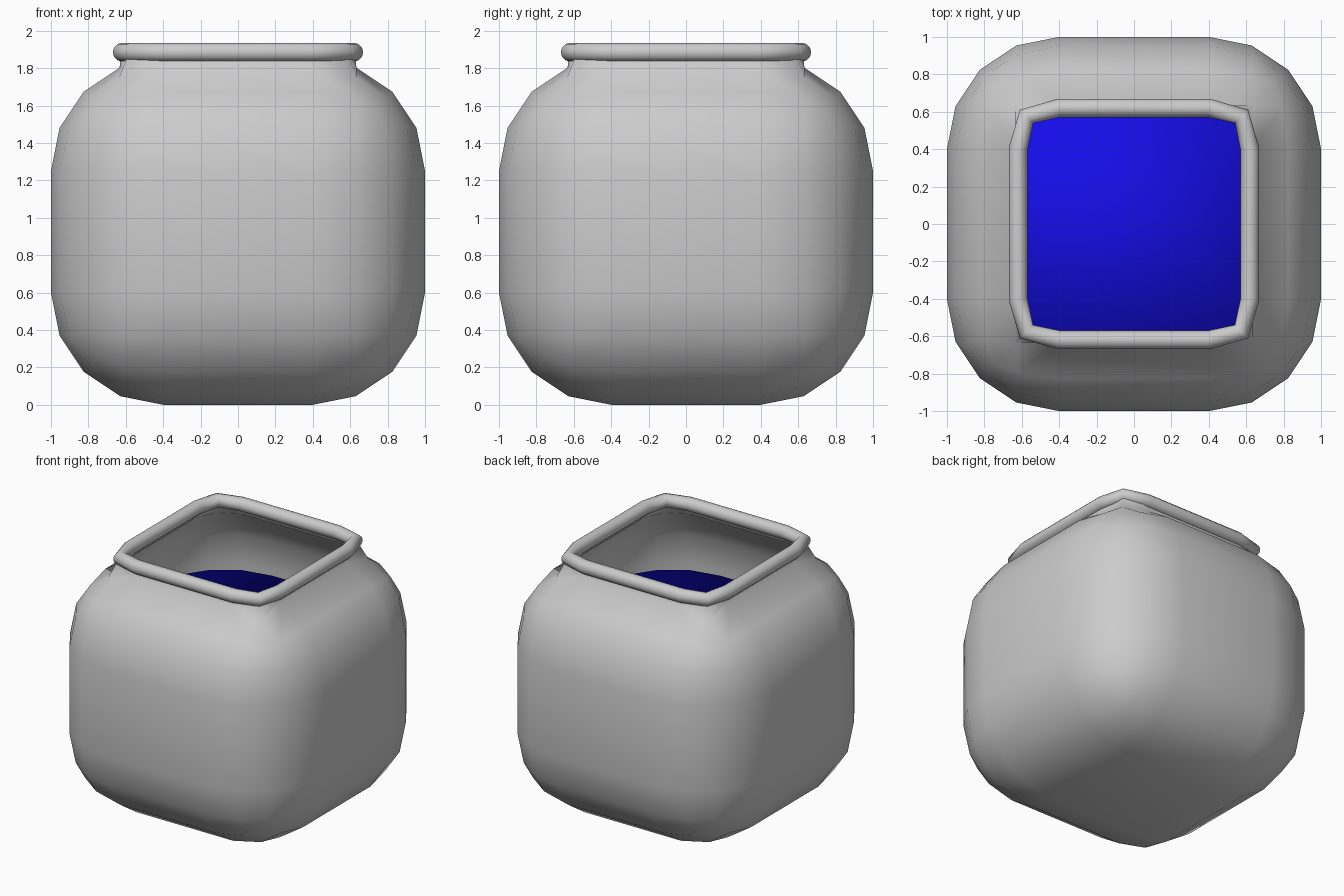
import bpy, bmesh
from mathutils import Matrix, Vector

if "Cube" in bpy.data.objects:
    bpy.data.objects.remove(bpy.data.objects["Cube"])

HEIGHT = 1.85
RIM_Z = 1.885


def rounded_box():
    """Box 2 x 2 x HEIGHT standing on z = 0 with wide four-step rounded edges."""
    bm = bmesh.new()
    bmesh.ops.create_cube(bm, size=1)
    bm.transform(Matrix.Translation((0, 0, HEIGHT / 2)) @ Matrix.Diagonal((2, 2, HEIGHT, 1)))
    bmesh.ops.bevel(bm, geom=bm.edges[:], offset=0.6, segments=4,
                    profile=0.5, affect='EDGES')
    return bm


def finish(bm, name):
    for f in bm.faces:
        f.smooth = True
    me = bpy.data.meshes.new(name)
    bm.to_mesh(me)
    bm.free()
    ob = bpy.data.objects.new(name, me)
    bpy.context.collection.objects.link(ob)
    return ob


# Jar body: open the top, then raise a short neck up into the rim
bm = rounded_box()
lid = [f for f in bm.faces if f.calc_center_median().z > 1.79]
bmesh.ops.delete(bm, geom=lid, context='FACES')
border = [e for e in bm.edges if e.is_boundary]
ext = bmesh.ops.extrude_edge_only(bm, edges=border)
for v in ext["geom"]:
    if isinstance(v, bmesh.types.BMVert):
        v.co.z = RIM_Z - 0.02
        if min(abs(v.co.x), abs(v.co.y)) > 0.5:
            v.co.x *= 0.59 / abs(v.co.x)
            v.co.y *= 0.59 / abs(v.co.y)
bmesh.ops.recalc_face_normals(bm, faces=bm.faces[:])
finish(bm, "jar_body")

# Rim: round tube following the rounded-square opening
cu = bpy.data.curves.new("jar_rim", 'CURVE')
cu.dimensions = '3D'
cu.bevel_depth = 0.05
cu.bevel_resolution = 4
path = []
for sx, sy in ((1, 1), (-1, 1), (-1, -1), (1, -1)):
    corner = [(0.62, 0.4), (0.575, 0.575), (0.4, 0.62)]
    if sx * sy < 0:
        corner.reverse()
    path += [(sx * x, sy * y) for x, y in corner]
sp = cu.splines.new('POLY')
sp.points.add(len(path) - 1)
for p, (x, y) in zip(sp.points, path):
    p.co = (x, y, RIM_Z, 1)
sp.use_cyclic_u = True
sp.use_smooth = True
bpy.context.collection.objects.link(bpy.data.objects.new("jar_rim", cu))

# Liquid: slightly smaller copy of the body shape, cut level and capped
bm = rounded_box()
mid = Vector((0, 0, HEIGHT / 2))
bm.transform(Matrix.Translation(mid) @ Matrix.Scale(0.96, 4) @ Matrix.Translation(-mid))
cut = bmesh.ops.bisect_plane(bm, geom=bm.verts[:] + bm.edges[:] + bm.faces[:],
                             plane_co=(0, 0, 1.22), plane_no=(0, 0, 1), clear_outer=True)
bmesh.ops.contextual_create(bm, geom=[e for e in bm.edges if e.is_boundary])
bmesh.ops.recalc_face_normals(bm, faces=bm.faces[:])
liquid = finish(bm, "liquid")
blue = bpy.data.materials.new("blue_liquid")
blue.diffuse_color = (0.007, 0.004, 0.8, 1)
blue.use_nodes = True
blue.node_tree.nodes["Principled BSDF"].inputs["Base Color"].default_value = blue.diffuse_color
liquid.data.materials.append(blue)
